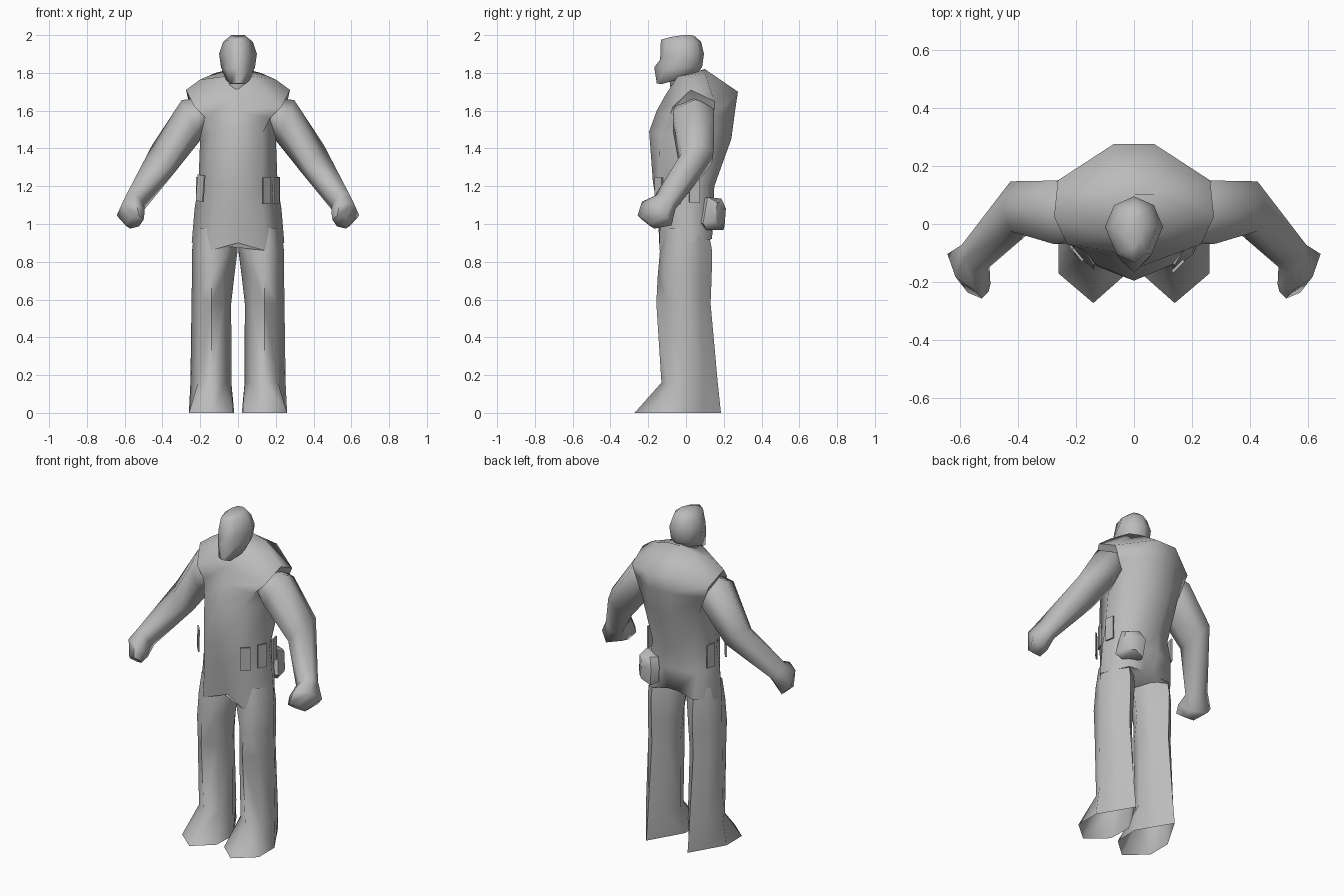
import bpy, bmesh, math
from mathutils import Vector

if "Cube" in bpy.data.objects:
    bpy.data.objects.remove(bpy.data.objects["Cube"])

grey = bpy.data.materials.new("plain_grey")
grey.diffuse_color = (0.5, 0.5, 0.5, 1)
grey.use_nodes = True
grey.node_tree.nodes["Principled BSDF"].inputs["Base Color"].default_value = grey.diffuse_color


def finish(name, bm, angle=60):
    me = bpy.data.meshes.new(name)
    bm.to_mesh(me)
    bm.free()
    me.materials.append(grey)
    ob = bpy.data.objects.new(name, me)
    bpy.context.collection.objects.link(ob)
    bpy.ops.object.select_all(action='DESELECT')
    ob.select_set(True)
    bpy.context.view_layer.objects.active = ob
    bpy.ops.object.shade_smooth_by_angle(angle=math.radians(angle))
    return ob


def loft(name, rings, side=1, angle=60, open_ends=False):
    """Skin a list of equal-length closed rings; ends are capped, then opened if asked."""
    bm = bmesh.new()
    vs = [[bm.verts.new((p[0] * side, p[1], p[2])) for p in r] for r in rings]
    n = len(vs[0])
    for a, b in zip(vs, vs[1:]):
        for i in range(n):
            j = (i + 1) % n
            bm.faces.new((a[i], a[j], b[j], b[i]))
    caps = [bm.faces.new(vs[0]), bm.faces.new(vs[-1])]
    bmesh.ops.recalc_face_normals(bm, faces=bm.faces)
    if open_ends:
        bmesh.ops.delete(bm, geom=caps, context='FACES_ONLY')
    return finish(name, bm, angle)


def mirrored(half):
    """Complete a half ring (front to back) across the centre plane."""
    return half + [(-x, y, z) for x, y, z in reversed(half) if x > 0]


# Torso with vest and flared shoulder caps
torso = [
    [(0, -.10, .90), (.14, -.140, .86), (.245, 0, .90), (.15, .138, .92), (.03, .125, .94)],
    [(0, -.15, 1.08), (.13, -.138, 1.06), (.23, 0, 1.08), (.16, .125, 1.08), (.05, .145, 1.08)],
    [(0, -.175, 1.22), (.13, -.145, 1.2), (.21, 0, 1.2), (.15, .11, 1.2), (.05, .15, 1.2)],
    [(0, -.195, 1.49), (.13, -.14, 1.48), (.2, .02, 1.46), (.19, .15, 1.46), (.07, .24, 1.45)],
    [(0, -.155, 1.60), (.17, -.09, 1.56), (.205, .03, 1.62), (.23, .15, 1.57), (.07, .26, 1.6)],
    [(0, -.105, 1.69), (.23, -.07, 1.62), (.275, .025, 1.71), (.262, .15, 1.65), (.07, .275, 1.70)],
    [(0, -.075, 1.72), (.08, -.045, 1.78), (.2, .04, 1.765), (.12, .1, 1.80), (.04, .10, 1.82)],
]
loft("torso", [mirrored(r) for r in torso], angle=70)

# Head with pointed face, and neck
head = [
    [(0, -.155, 1.745), (.04, -.13, 1.74), (.065, -.05, 1.765), (.045, .04, 1.79), (0, .06, 1.80)],
    [(0, -.168, 1.83), (.058, -.11, 1.82), (.09, -.01, 1.83), (.06, .06, 1.83), (0, .085, 1.83)],
    [(0, -.137, 1.87), (.06, -.105, 1.89), (.10, -.01, 1.90), (.068, .065, 1.9), (0, .095, 1.9)],
    [(0, -.133, 1.975), (.045, -.10, 1.975), (.078, -.01, 1.965), (.05, .055, 1.96), (0, .08, 1.965)],
    [(0, -.08, 1.99), (.025, -.05, 1.995), (.035, -.01, 2.0), (.025, .03, 2.0), (0, .045, 1.995)],
]
loft("head", [mirrored(r) for r in head], angle=85)
loft("neck", [[(.065 * math.sin(k * math.pi / 4), -.075 * math.cos(k * math.pi / 4) - dy, z)
               for k in range(8)] for z, dy in ((1.66, 0), (1.82, .02))], open_ends=True)

# Trouser legs with a near-diamond section, flowing into pointed feet:
# z, inner x, outer x, inner front corner x, front y, corner y, side y, back y
leg = [
    (.98, .010, .230, .05, -.115, -.08, .0, .115),
    (.86, .002, .243, .05, -.138, -.09, .0, .138),
    (.72, .020, .244, .085, -.15, -.105, .0, .136),
    (.58, .036, .246, .075, -.157, -.095, .0, .13),
    (.16, .035, .252, .07, -.13, -.075, .0, .168),
    (.0, .02, .26, .025, -.272, -.17, -.02, .185),
]


def leg_ring(z, xi, xo, xf, yf, yc, ys, yb):
    c = .14
    bulge = 0 if z == 0 else .01
    ym = (ys + yb) / 2 + bulge
    xof = xo if z == 0 else xo - .04
    return [(c, yf, z), (xof, yc, z), (xo, ys, z), ((xo + c) / 2 + bulge, ym, z),
            (c, yb, z), ((xi + c) / 2 - bulge, ym, z), (xi, ys, z), (xf, yc, z)]


# Arms ending in fists: centre, back axis, outer axis
arm = [
    ((.16, .04, 1.61), (0, .09, 0), (.03, 0, .06)),
    ((.25, .04, 1.548), (0, .115, 0), (.048, 0, .108)),
    ((.395, .056, 1.345), (.0, .09, .01), (.06, .01, .072)),
    ((.545, -.11, 1.115), (-.02, .037, -.043), (.048, .038, .01)),
    ((.568, -.155, 1.055), (-.01, .055, -.06), (.074, .052, -.01)),
    ((.548, -.212, 1.01), (0, .036, -.03), (.048, .02, -.012)),
]


def arm_ring(c, u, v):
    c, u, v = Vector(c), Vector(u), Vector(v)
    return [c + u * math.cos(k * math.pi / 3 + math.pi / 6) * 1.1 + v * math.sin(k * math.pi / 3 + math.pi / 6)
            for k in range(6)]


for tag, s in (("left", 1), ("right", -1)):
    loft(tag + "_leg", [leg_ring(*r) for r in leg], s, 75, open_ends=True)
    loft(tag + "_arm", [arm_ring(*r) for r in arm], s, 75)


# Small flat belt pockets: position, facing angle about z, lean
def plate(name, loc, turn, lean):
    bm = bmesh.new()
    bmesh.ops.create_cube(bm, size=1)
    bmesh.ops.scale(bm, vec=(.055, .009, .14), verts=bm.verts)
    ob = finish(name, bm, 30)
    ob.location = loc
    ob.rotation_euler = (0, lean, math.radians(turn))


plate("front_left_pocket", (.152, -.145, 1.175), 45, 0)
plate("middle_left_pocket", (.203, -.055, 1.175), 62, 0)
plate("side_left_pocket", (.214, .045, 1.18), 100, 0)
plate("front_right_pocket", (-.198, -.10, 1.19), -50, .1)
plate("side_right_pocket", (-.210, .06, 1.18), -107, 0)

# Domed hip pouch on the back corner, swelling towards its lid
out = Vector((.707, .707, 0))
across = Vector((-.707, .707, 0))
outline = ((-1, -.6), (-.6, -1), (.8, -1), (1, .3), (.6, .9), (-.6, 1))
pouch = []
for d, sx, sz in ((0, .07, .075), (.05, .085, .088), (.095, .04, .06)):
    c = Vector((.115, .115, 1.055)) + out * d
    pouch.append([c + across * sx * x + Vector((0, 0, sz * z)) for x, z in outline])
loft("hip_pouch", pouch, angle=50)
